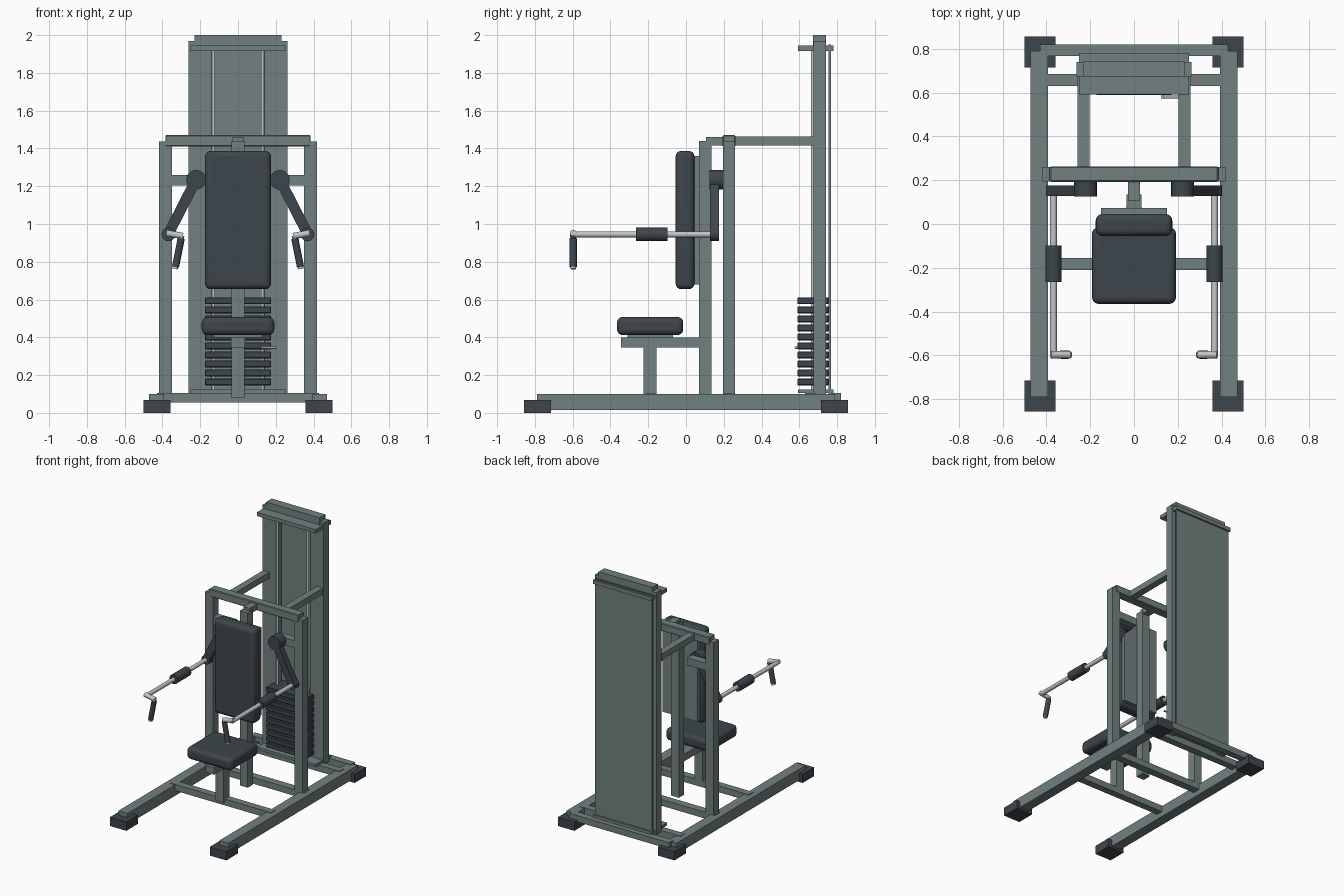
import bpy, math
from mathutils import Vector

if "Cube" in bpy.data.objects:
    bpy.data.objects.remove(bpy.data.objects["Cube"])


def material(name, rgb):
    m = bpy.data.materials.new(name)
    m.diffuse_color = (*rgb, 1)
    m.use_nodes = True
    m.node_tree.nodes["Principled BSDF"].inputs["Base Color"].default_value = m.diffuse_color
    return m


FRAME = material("grey green paint", (0.165, 0.22, 0.215))
DARK = material("dark padding", (0.048, 0.062, 0.072))
CHROME = material("polished steel", (0.54, 0.57, 0.57))


def box(name, x, y, z, mat=FRAME, bevel=0.0, segments=1):
    """Box given by its (min, max) range on each axis."""
    bpy.ops.mesh.primitive_cube_add(size=1)
    o = bpy.context.object
    o.name = name
    o.location = [(r[0] + r[1]) / 2 for r in (x, y, z)]
    o.scale = [abs(r[1] - r[0]) for r in (x, y, z)]
    bpy.ops.object.transform_apply(location=False, rotation=False, scale=True)
    o.data.materials.append(mat)
    if bevel:
        b = o.modifiers.new("rounded edges", 'BEVEL')
        b.width, b.segments = bevel, segments
        if segments > 1:
            bpy.ops.object.shade_smooth_by_angle(angle=math.radians(40))
    return o


def rod(name, a, b, r, mat=CHROME, sides=20):
    """Cylinder between two points."""
    a, b = Vector(a), Vector(b)
    d = b - a
    bpy.ops.mesh.primitive_cylinder_add(radius=r, depth=d.length, vertices=sides,
                                        location=(a + b) / 2)
    o = bpy.context.object
    o.name = name
    o.rotation_euler = d.to_track_quat('Z', 'Y').to_euler()
    o.data.materials.append(mat)
    bpy.ops.object.shade_smooth_by_angle(angle=math.radians(40))
    return o


# Floor cross bars
for i, (y0, y1) in enumerate([(-0.21, -0.155), (0.2, 0.26), (0.63, 0.685), (0.767, 0.82)]):
    box(f"floor_cross_bar_{i}", (-0.43, 0.43), (y0, y1), (0.055, 0.104))
# Floor spine joining the seat post and the centre post
box("centre_post", (-0.034, 0.034), (0.07, 0.135), (0.085, 1.44))
box("seat_post", (-0.034, 0.034), (-0.225, -0.155), (0.08, 0.37))
box("seat_beam", (-0.036, 0.036), (-0.345, 0.075), (0.345, 0.4))
box("centre_connector", (-0.028, 0.028), (0.105, 0.2), (1.415, 1.46))

# Upper front beam
box("front_top_beam", (-0.385, 0.385), (0.193, 0.262), (1.41, 1.47), bevel=0.005)

# Seat, back cushion and backing plates
box("seat_cushion", (-0.192, 0.192), (-0.365, -0.015), (0.412, 0.508), DARK, 0.03, 4)
box("seat_plate", (-0.13, 0.13), (-0.31, -0.07), (0.398, 0.415))
box("back_cushion", (-0.175, 0.175), (-0.055, 0.045), (0.655, 1.387), DARK, 0.03, 4)
box("back_plate", (-0.15, 0.15), (0.043, 0.072), (0.68, 1.36))

# Weight tower
box("tower_top_beam", (-0.23, 0.23), (0.673, 0.742), (1.945, 2.0))
box("tower_top_plate", (-0.252, 0.252), (0.592, 0.782), (1.916, 1.945))
box("tower_bottom_plate", (-0.252, 0.252), (0.592, 0.782), (0.104, 0.125))
box("tower_back_panel", (-0.245, 0.245), (0.755, 0.768), (0.1, 1.95))

# Weight stack and selector pin
for i in range(10):
    z = 0.145 + i * 0.0478
    box(f"weight_plate_{i}", (-0.175, 0.175), (0.59, 0.755), (z, z + 0.037), DARK, 0.004)
rod("selector_pin", (0.13, 0.6, 0.345), (0.13, 0.578, 0.345), 0.007)
rod("selector_pin_handle", (0.125, 0.58, 0.345), (0.205, 0.58, 0.345), 0.006)

# Parts repeated on both sides
for side, s in (("left", -1), ("right", 1)):
    box(f"floor_rail_{side}", (s * 0.393, s * 0.472), (-0.79, 0.79), (0.015, 0.1))
    for end, e in (("front", -1), ("rear", 1)):
        box(f"{end}_foot_{side}", (s * 0.358, s * 0.5), (e * 0.715, e * 0.857), (0, 0.067), DARK)
    box(f"front_post_{side}", (s * 0.35, s * 0.418), (0.195, 0.26), (0.09, 1.438))
    box(f"upper_side_beam_{side}", (s * 0.203, s * 0.257), (0.25, 0.69), (1.415, 1.462))
    box(f"tower_column_{side}", (s * 0.2, s * 0.263), (0.675, 0.74), (0.09, 1.968))
    box(f"tower_inner_column_{side}", (s * 0.14, s * 0.2), (0.68, 0.735), (0.1, 1.92))
    rod(f"guide_rod_{side}", (s * 0.13, 0.67, 0.12), (s * 0.13, 0.67, 1.92), 0.009)

    # Pivot bracket, hub and swinging arm
    box(f"pivot_bracket_{side}", (s * 0.19, s * 0.36), (0.197, 0.258), (1.203, 1.26))
    rod(f"pivot_hub_{side}", (s * 0.222, 0.125, 1.234), (s * 0.222, 0.2, 1.234), 0.052, DARK, 24)
    dx, dz = 0.148, -0.289
    arm = box(f"swing_arm_{side}", (-0.028, 0.028), (-0.024, 0.024),
              (-math.hypot(dx, dz) / 2, math.hypot(dx, dz) / 2), DARK)
    arm.location = (s * (0.222 + dx / 2), 0.151, 1.234 + dz / 2)
    arm.rotation_euler = (0, -s * math.atan2(dx, -dz), 0)
    rod(f"arm_end_{side}", (s * 0.368, 0.127, 0.945), (s * 0.368, 0.175, 0.945), 0.034, DARK, 24)

    # Press bar, grip and hanging handle
    rod(f"press_bar_{side}", (s * 0.368, 0.15, 0.945), (s * 0.368, -0.6, 0.945), 0.016)
    rod(f"press_grip_{side}", (s * 0.368, -0.265, 0.945), (s * 0.368, -0.098, 0.945), 0.036, DARK)
    rod(f"bar_elbow_{side}", (s * 0.38, -0.597, 0.952), (s * 0.292, -0.597, 0.936), 0.017)
    top, low = Vector((s * 0.298, -0.597, 0.938)), Vector((s * 0.333, -0.597, 0.762))
    rod(f"handle_core_{side}", top, low, 0.014)
    rod(f"handle_grip_{side}", top.lerp(low, 0.08), top.lerp(low, 0.94), 0.019, DARK)
